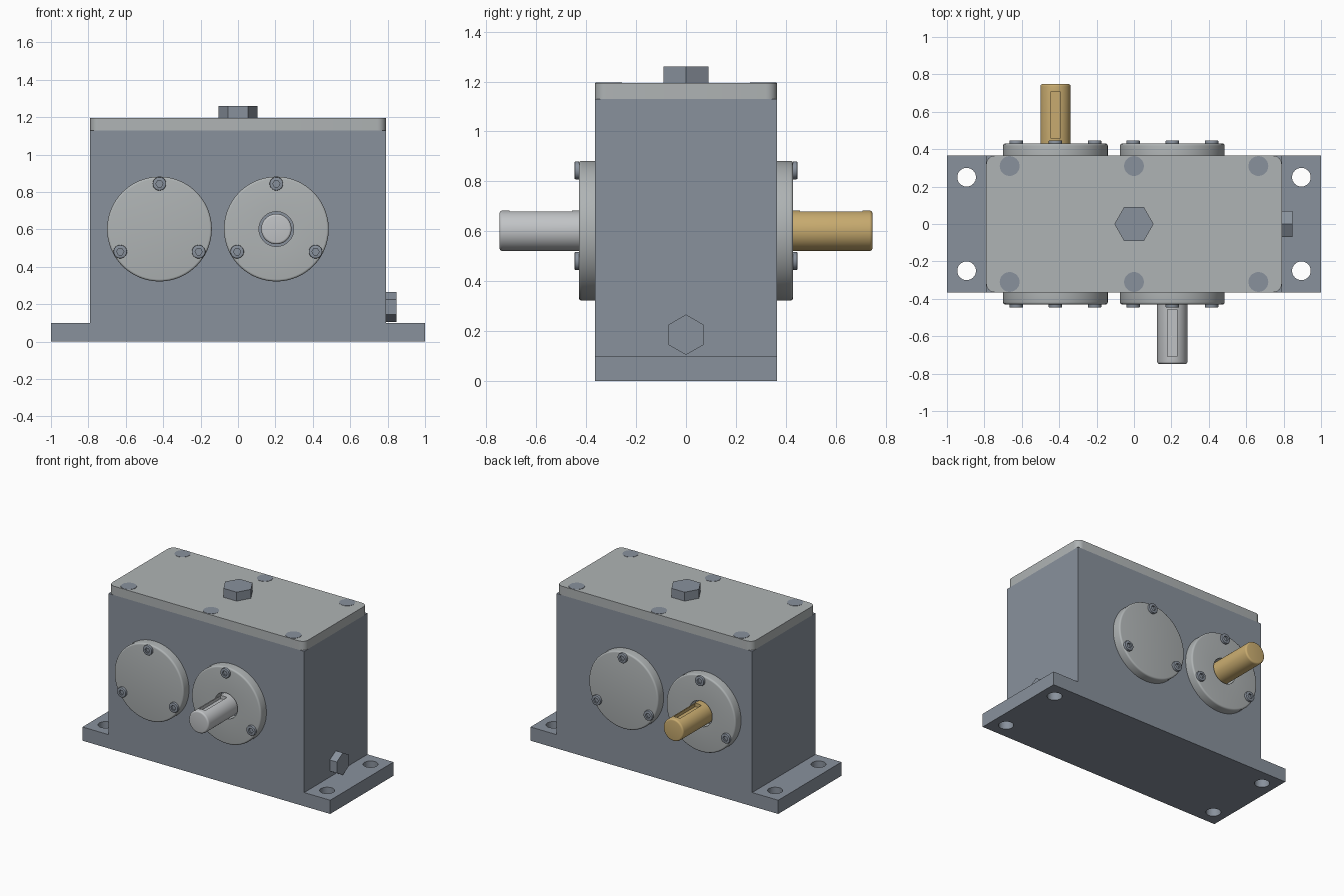
import bpy
import bmesh
from math import pi, cos, sin, radians
from mathutils import Matrix, Vector

if "Cube" in bpy.data.objects:
    bpy.data.objects.remove(bpy.data.objects["Cube"])


def material(name, rgb):
    m = bpy.data.materials.new(name)
    m.use_nodes = True
    m.diffuse_color = (*rgb, 1)
    m.node_tree.nodes["Principled BSDF"].inputs["Base Color"].default_value = (*rgb, 1)
    return m


BLUE = material("blue grey paint", (0.25, 0.285, 0.335))
PALE = material("pale grey metal", (0.43, 0.455, 0.46))
STEEL = material("bright steel", (0.53, 0.545, 0.56))
BRASS = material("brass", (0.58, 0.41, 0.16))


def finish(name, bm, mat, matrix=Matrix(), smooth=True):
    bmesh.ops.recalc_face_normals(bm, faces=bm.faces)
    mesh = bpy.data.meshes.new(name)
    bm.to_mesh(mesh)
    bm.free()
    mesh.transform(matrix)
    if mat:
        mesh.materials.append(mat)
    ob = bpy.data.objects.new(name, mesh)
    bpy.context.collection.objects.link(ob)
    if smooth:
        shade(ob)
    return ob


def shade(ob):
    bpy.ops.object.select_all(action="DESELECT")
    bpy.context.view_layer.objects.active = ob
    ob.select_set(True)
    bpy.ops.object.shade_smooth_by_angle(angle=radians(35))


def extrude(name, outline, depth, mat, matrix=Matrix(), smooth=True):
    """Extrude a flat outline along local z."""
    bm = bmesh.new()
    face = bm.faces.new([bm.verts.new((x, y, 0)) for x, y in outline])
    new = bmesh.ops.extrude_face_region(bm, geom=[face])["geom"]
    moved = [v for v in new if isinstance(v, bmesh.types.BMVert)]
    bmesh.ops.translate(bm, verts=moved, vec=(0, 0, depth))
    return finish(name, bm, mat, matrix, smooth)


def ring(r, n, start=0.0):
    return [(r * cos(start + 2 * pi * i / n), r * sin(start + 2 * pi * i / n)) for i in range(n)]


def lathe(name, profile, mat, matrix=Matrix(), n=64, closed=False):
    """Turn (radius, height) points about local z; open profiles get end caps."""
    bm = bmesh.new()
    loops = [[bm.verts.new((x, y, h)) for x, y in ring(r, n)] for r, h in profile]
    pairs = list(zip(loops, loops[1:]))
    if closed:
        pairs.append((loops[-1], loops[0]))
    for a, b in pairs:
        for i in range(n):
            j = (i + 1) % n
            bm.faces.new((a[i], a[j], b[j], b[i]))
    if not closed:
        bm.faces.new(loops[0])
        bm.faces.new(loops[-1])
    return finish(name, bm, mat, matrix)


def cut(ob, cutters):
    for c in cutters:
        c.hide_render = True
        mod = ob.modifiers.new("cut", "BOOLEAN")
        mod.operation, mod.solver, mod.object = "DIFFERENCE", "EXACT", c
        bpy.context.view_layer.objects.active = ob
        bpy.ops.object.modifier_apply(modifier=mod.name)
        bpy.data.objects.remove(c)
    shade(ob)


def at(x, y, z):
    return Matrix.Translation((x, y, z))


def fillet(r, h, f, steps=4):
    """Profile points of a rounded outer rim ending at radius r, height h."""
    return [(r - f + f * cos(a), h - f + f * sin(a))
            for a in (pi / 2 * i / steps for i in range(steps + 1))]


UPRIGHT = Matrix.Rotation(pi / 2, 4, "X")
HALF_D, HALF_W, TOP, LID_TOP = 0.365, 0.79, 1.13, 1.195

# Housing with its mounting feet
side = [(1, 0), (1, 0.1), (HALF_W, 0.1), (HALF_W, TOP)]
outline = side + [(-x, z) for x, z in reversed(side)]
housing = extrude("housing", outline, 2 * HALF_D, BLUE, at(0, HALF_D, 0) @ UPRIGHT, False)
cut(housing, [extrude("hole_cutter", ring(0.05, 32), 0.3, None, at(sx * 0.895, sy * 0.25, -0.1))
              for sx in (-1, 1) for sy in (-1, 1)])

# Lid with rounded corners
R = 0.045
corners = [(1, 1, 0), (-1, 1, 1), (-1, -1, 2), (1, -1, 3)]
lid_outline = [(sx * (HALF_W - R) + R * cos(pi / 2 * (q + i / 6)),
                sy * (HALF_D - R) + R * sin(pi / 2 * (q + i / 6)))
               for sx, sy, q in corners for i in range(7)]
extrude("lid", lid_outline, LID_TOP - TOP, PALE, at(0, 0, TOP))

# Flush lid screws
for i, (x, y) in enumerate([(x, y) for x in (-0.665, 0, 0.665) for y in (-0.31, 0.31)]):
    extrude(f"lid_screw_{i + 1}", ring(0.053, 32), 0.002, BLUE, at(x, y, LID_TOP))

# Filler plug and drain plug
extrude("filler_plug", ring(0.105, 6), 0.065, BLUE, at(0, 0, LID_TOP), False)
extrude("drain_plug", ring(0.081, 6), 0.057, BLUE,
        at(HALF_W, 0, 0.185) @ Matrix.Rotation(pi / 2, 4, "Y"), False)

# Bearing covers, their socket screws and the two keyed shafts
CAP_H = 0.065
screw_mesh = None
for end, turn, y, shaft_x, metal in (("front", 0, -HALF_D, 0.205, STEEL),
                                     ("back", pi, HALF_D, -0.42, BRASS)):
    for tag, x in (("right", -0.42), ("left", 0.205)):
        frame = at(x, y, 0.602) @ Matrix.Rotation(turn, 4, "Z") @ UPRIGHT
        rim = [(0.28, 0)] + fillet(0.28, CAP_H, 0.012)
        has_shaft = x == shaft_x
        if has_shaft:
            rim += [(0.093, CAP_H), (0.093, 0)]
        lathe(f"{end}_{tag}_bearing_cover", rim, PALE, frame, 96, has_shaft)

        for k in range(3):
            a = pi / 2 + k * 2 * pi / 3
            place = frame @ at(0.242 * cos(a), 0.242 * sin(a), CAP_H)
            name = f"{end}_{tag}_cover_screw_{k + 1}"
            if screw_mesh is None:
                screw = lathe(name, [(0.036, 0)] + fillet(0.036, 0.017, 0.004, 2), BLUE, n=32)
                cut(screw, [extrude("socket_cutter", ring(0.019, 6), 0.05, None, at(0, 0, 0.004))])
                screw_mesh = screw.data
            else:
                screw = bpy.data.objects.new(name, screw_mesh)
                bpy.context.collection.objects.link(screw)
            screw.matrix_world = place

        if has_shaft:
            shaft = lathe(f"{end}_shaft", [(0.081, 0)] + fillet(0.081, 0.383, 0.012), metal, frame)
            key = [(-0.025, 0.055), (0.025, 0.055), (0.025, 0.12), (-0.025, 0.12)]
            cut(shaft, [extrude("keyway_cutter", key, 0.25, None, frame @ at(0, 0, 0.093), False)])
